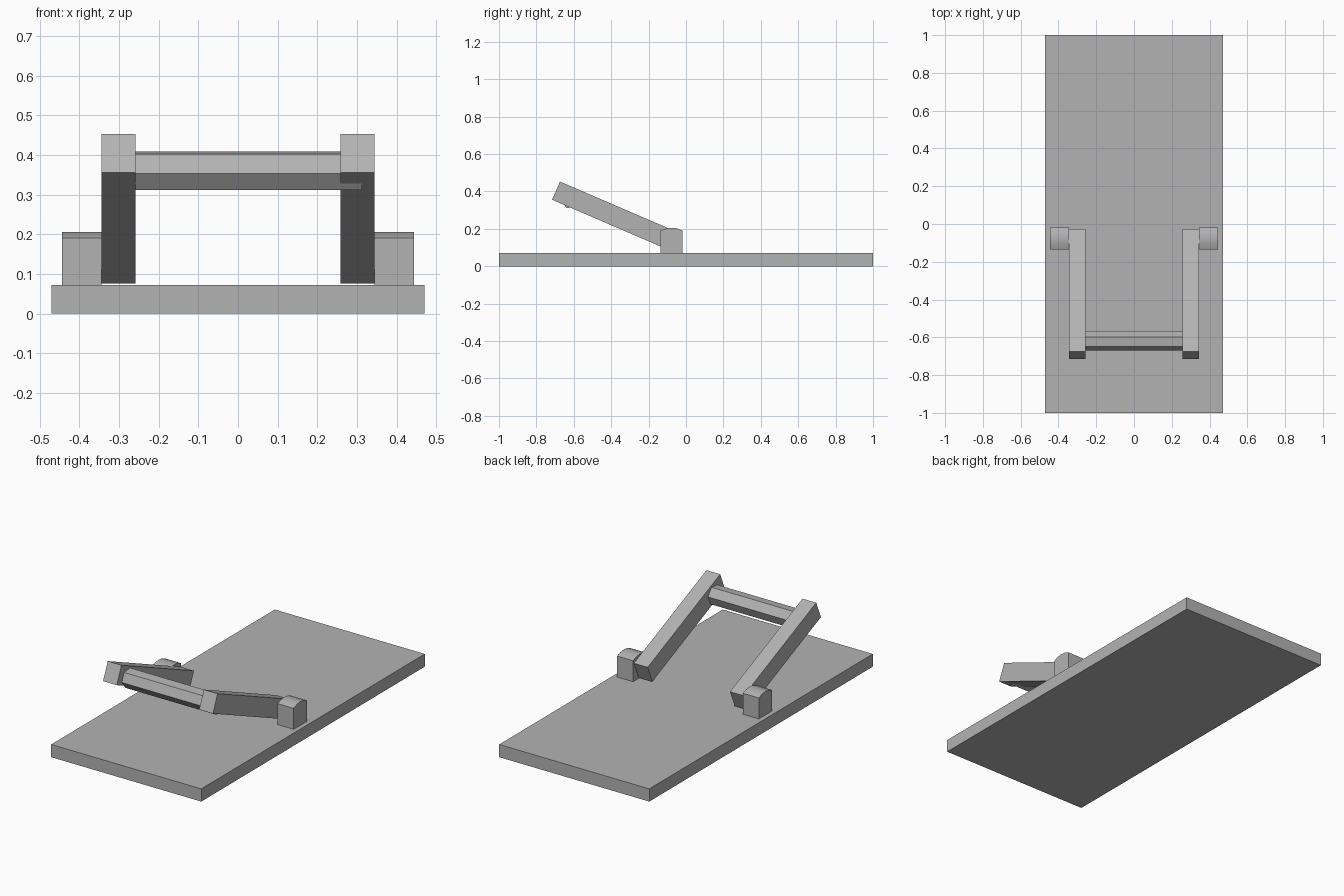
import bpy, bmesh, math
from mathutils import Vector

cube = bpy.data.objects.get("Cube")
if cube:
    bpy.data.objects.remove(cube, do_unlink=True)

grey = bpy.data.materials.new("plain grey")
grey.use_nodes = True
colour = (0.45, 0.45, 0.45, 1)
grey.diffuse_color = colour
grey.node_tree.nodes["Principled BSDF"].inputs["Base Color"].default_value = colour


def extrude_x(name, profile, x0, x1, smooth=False):
    """Sweep a (y, z) profile from x0 to x1."""
    bm = bmesh.new()
    face = bm.faces.new([bm.verts.new((x0, y, z)) for y, z in profile])
    ext = bmesh.ops.extrude_face_region(bm, geom=[face])["geom"]
    verts = [v for v in ext if isinstance(v, bmesh.types.BMVert)]
    bmesh.ops.translate(bm, verts=verts, vec=(x1 - x0, 0, 0))
    bmesh.ops.recalc_face_normals(bm, faces=bm.faces)
    mesh = bpy.data.meshes.new(name)
    bm.to_mesh(mesh)
    bm.free()
    mesh.materials.append(grey)
    obj = bpy.data.objects.new(name, mesh)
    bpy.context.collection.objects.link(obj)
    if smooth:
        bpy.ops.object.select_all(action='DESELECT')
        obj.select_set(True)
        bpy.context.view_layer.objects.active = obj
        bpy.ops.object.shade_smooth_by_angle(angle=math.radians(30))
    return obj


# Base board
extrude_x("base_board", [(-1, 0), (1, 0), (1, 0.072), (-1, 0.072)], -0.47, 0.47)

# Tilted arm profile: a rectangle along a sloping direction
tilt = math.radians(23.3)
along = Vector((math.cos(tilt), -math.sin(tilt)))
down = Vector((-math.sin(tilt), -math.cos(tilt)))
tip = Vector((-0.674, 0.453))
tail = tip + along * 0.706
arm = [tip, tail, tail + down * 0.106, tip + down * 0.106]

# Pivot bracket profile: a block with a gently domed top
steps = 4
dome = []
for i in range(steps + 1):
    t = 2 * i / steps - 1
    dome.append((-0.077 + 0.059 * t, 0.206 - 0.015 * t * t))
bracket = [(-0.018, 0.07), (-0.136, 0.07)] + dome

for side, s in (("left", 1), ("right", -1)):
    extrude_x(side + "_arm", arm, s * 0.258, s * 0.344)
    extrude_x(side + "_bracket", bracket, s * 0.344, s * 0.444, smooth=True)

# Hexagonal crossbar, aligned with the arms and let into the left one
hexagon = []
for i in range(6):
    a = math.radians(30 + 60 * i) - tilt
    hexagon.append((-0.618 + 0.053 * math.cos(a), 0.36 + 0.053 * math.sin(a)))
extrude_x("crossbar", hexagon, -0.258, 0.313)
